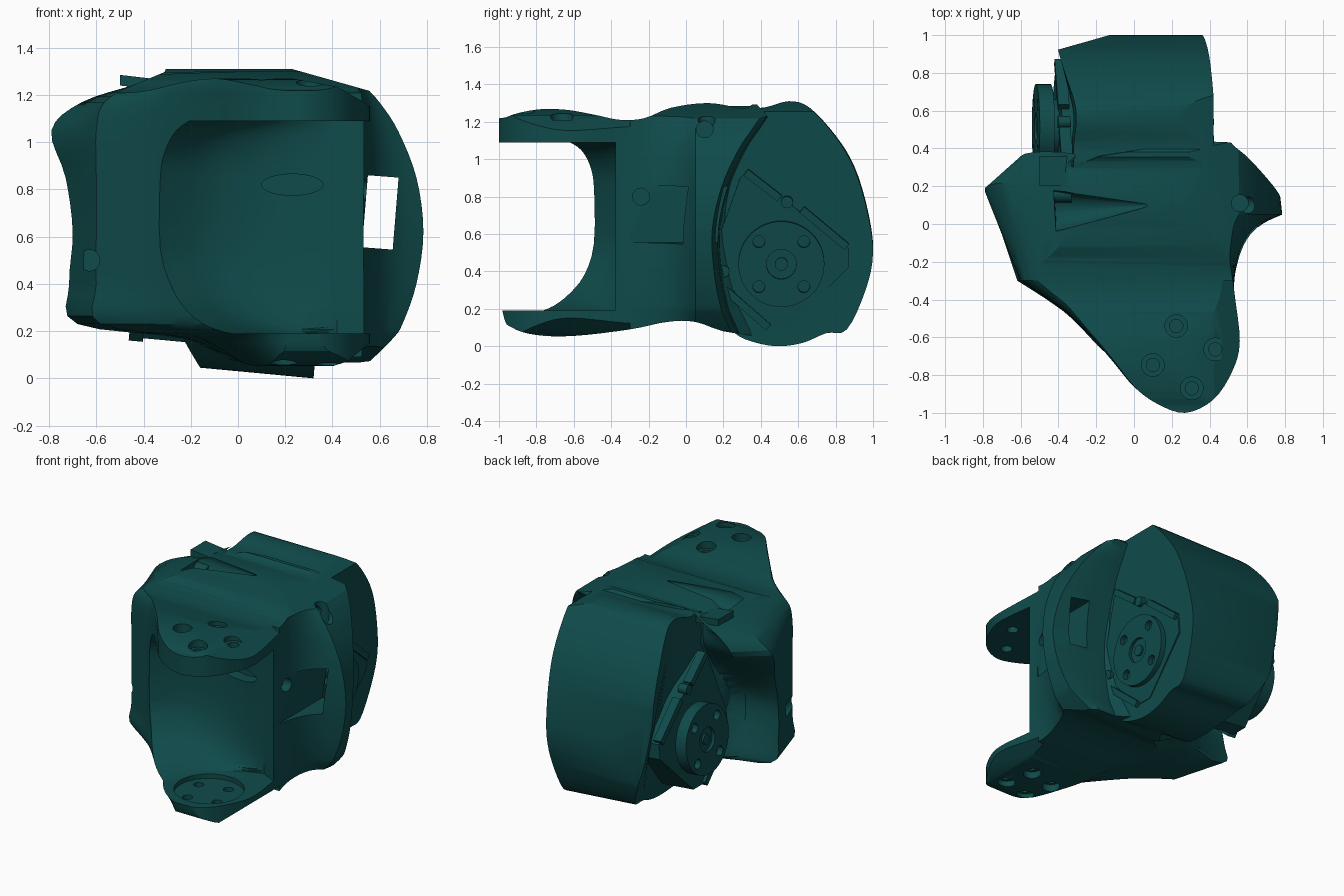
import bpy, bmesh, math
from mathutils import Vector

if "Cube" in bpy.data.objects:
    bpy.data.objects.remove(bpy.data.objects["Cube"])

mat = bpy.data.materials.new("teal")
mat.diffuse_color = (0.005, 0.07, 0.07, 1)
mat.use_nodes = True
mat.node_tree.nodes["Principled BSDF"].inputs["Base Color"].default_value = mat.diffuse_color


def spline(pts, n, closed=True):
    """Catmull-Rom through points of any dimension."""
    out, m = [], len(pts)
    for i in range(m if closed else m - 1):
        idx = [i - 1, i, i + 1, i + 2]
        idx = [j % m if closed else min(max(j, 0), m - 1) for j in idx]
        a, b, c, d = (pts[j] for j in idx)
        for k in range(n):
            t = k / n
            out.append(tuple(0.5 * (2 * q + (r - p) * t + (2 * p - 5 * q + 4 * r - s) * t * t
                                    + (3 * q - p - 3 * r + s) * t ** 3)
                             for p, q, r, s in zip(a, b, c, d)))
    return out if closed else out + [pts[-1]]


def loft(name, rings):
    """Closed solid through rings with equal point counts."""
    bm = bmesh.new()
    vs = [[bm.verts.new(p) for p in r] for r in rings]
    n = len(vs[0])
    for a, b in zip(vs, vs[1:]):
        for i in range(n):
            bm.faces.new((a[i], a[(i + 1) % n], b[(i + 1) % n], b[i]))
    bm.faces.new(vs[0][::-1])
    bm.faces.new(vs[-1])
    bmesh.ops.triangulate(bm, faces=bm.faces[:])
    bmesh.ops.recalc_face_normals(bm, faces=bm.faces[:])
    me = bpy.data.meshes.new(name)
    bm.to_mesh(me)
    bm.free()
    me.materials.append(mat)
    ob = bpy.data.objects.new(name, me)
    bpy.context.collection.objects.link(ob)
    return ob


def rod(name, p0, p1, r0, r1=None, n=32):
    p0, p1 = Vector(p0), Vector(p1)
    q = (p1 - p0).to_track_quat('Z', 'Y')
    ring = lambda p, r: [p + q @ Vector((r * math.cos(2 * math.pi * i / n),
                                         r * math.sin(2 * math.pi * i / n), 0)) for i in range(n)]
    return loft(name, [ring(p0, r0), ring(p1, r0 if r1 is None else r1)])


def slab(name, xz, y0, y1):
    return loft(name, [[(x, y, z) for x, z in xz] for y in (y0, y1)])


def boolean(target, tool, op='DIFFERENCE'):
    m = target.modifiers.new("bool", 'BOOLEAN')
    m.operation, m.object, m.solver = op, tool, 'EXACT'
    bpy.context.view_layer.objects.active = target
    bpy.ops.object.modifier_apply(modifier=m.name)
    bpy.data.objects.remove(tool, do_unlink=True)


# Body: horizontal outlines with flared, sharp-rimmed side fins, lofted upwards
def outline(z, rt, kl, tx, ty, ry, m):
    k = (rt - 0.5) / 0.29
    left = lambda d: -0.25 - d * kl
    h = min(max(ty / 0.2, 0), 1)
    front = [(left(0.35), -0.3), (left(0.17), -0.42), (left(0.05), -0.52), (-0.1, -0.74), (0, -0.86),
             (0.12, -0.95), (0.27, -1), (0.42, -0.93), (0.52, -0.78), (0.56, -0.62), (0.53, -0.35),
             (0.5 + 0.05 * k, -0.2), (0.5 + 0.1 * k, -0.08), (0.5 + 0.18 * k, 0.0), (0.5 + 0.285 * k, 0.05)]
    rear = [(0.5 + 0.275 * k, ry), (0.5 + 0.1 * k, ry + 0.03), (0.39, ry + 0.04), (0.2, 0.42), (-0.2, 0.36),
            (-0.34, 0.1 + 0.2 * h), (0.6 * tx - 0.03 - 0.1 * h, ty + 0.16 * h), (tx, ty),
            (0.5 * (tx + left(0.35)), 0.5 * (ty - 0.3))]
    pts = spline(front, 4, False) + rear
    # pull the left side in to round off the underside
    return [(x + m * max(0, 0.3 - x) / 0.55, y, z) for x, y in pts]


levels = [(0.02, 0.5, 0.1, -0.3, 0.1, 0.26, 0.34), (0.08, 0.57, 0.15, -0.32, 0.1, 0.24, 0.26),
          (0.17, 0.66, 0.3, -0.4, 0.08, 0.2, 0.12), (0.23, 0.7, 0.95, -0.68, 0.05, 0.18, 0),
          (0.4, 0.76, 1, -0.715, 0.02, 0.15, 0), (0.62, 0.79, 1, -0.7, 0, 0.14, 0),
          (0.85, 0.76, 1, -0.73, 0.08, 0.19, 0), (1.05, 0.68, 1, -0.79, 0.19, 0.28, 0),
          (1.17, 0.6, 0.9, -0.66, 0.22, 0.36, 0), (1.25, 0.53, 0.5, -0.42, 0.22, 0.41, 0),
          (1.33, 0.5, 0.1, -0.3, 0.2, 0.42, 0.05)]
body = loft("bracket_body", [outline(*v) for v in spline(levels, 4, False)])

# Side silhouette trims the top and bottom of the body
side = [(-1.02, 1.15), (-0.96, 1.225), (-0.8, 1.265), (-0.65, 1.265), (-0.5, 1.24), (-0.35, 1.21),
        (-0.22, 1.22), (-0.08, 1.275), (0.12, 1.3), (0.3, 1.27), (0.42, 1.25), (0.7, 0.7),
        (0.6, 0.1), (0.26, 0.07), (0.05, 0.13), (-0.1, 0.13), (-0.3, 0.09), (-0.6, 0.055),
        (-0.8, 0.06), (-0.93, 0.1), (-0.98, 0.18), (-1.05, 0.6)]
prof = spline(side, 4)
boolean(body, loft("trim", [[(x, y, z) for y, z in prof] for x in (-1, 1)]), 'INTERSECT')


# Fork opening, its left wall sweeping forward near the floor and ceiling
def cavity(z, s):
    wall = [(-0.34, -0.5, 1), (-0.2, -0.4, 0.9), (-0.05, -0.32, 0.6), (0.2, -0.3, 0.25),
            (0.42, -0.32, 0), (0.54, -0.38, 0)]
    pts = [(-0.6, -1.2), (-0.6 + 0.4 * s, -0.7 - 0.25 * s)]
    pts += [(x + 0.55 * s * w, y - 0.6 * s * w) for x, y, w in wall] + [(0.8, -0.4), (0.8, -1.2)]
    return [(x, y, z) for x, y in pts]


cav = [(0.19, 0.5), (0.22, 0.36), (0.28, 0.22), (0.38, 0.09), (0.55, 0), (0.85, 0), (0.97, 0.04),
       (1.05, 0.12), (1.09, 0.22)]
boolean(body, loft("opening", [cavity(*v) for v in spline(cav, 3, False)]))

# Bevelled right edges of the fork arms
boolean(body, slab("bevel", ((0.33, 0.03), (0.46, 0.07), (0.62, 0.2), (0.8, 0.2), (0.8, -0.1), (0.33, -0.1)), -1.2, -0.3))
boolean(body, slab("bevel", ((0.2, 1.275), (0.42, 1.235), (0.6, 1.13), (0.8, 1.13), (0.8, 1.5), (0.2, 1.5)), -1.2, -0.3))

# Rear drum housing
drum_prof = spline([(0.3, 1.27), (0.42, 1.275), (0.55, 1.31), (0.66, 1.275), (0.8, 1.12),
                    (0.9, 0.95), (0.97, 0.72), (1, 0.5), (0.96, 0.3), (0.86, 0.09), (0.75, 0.07),
                    (0.63, 0.02), (0.5, 0), (0.37, 0.02), (0.26, 0.07), (0.14, 0.2), (0.05, 0.5),
                    (0.04, 0.8), (0.08, 1.05), (0.16, 1.21)], 4)
lx = lambda z: 0.383 * z * z - 0.613 * z - 0.16
small = [(0.52 + 0.8 * (y - 0.52), 0.65 + 0.8 * (z - 0.65)) for y, z in drum_prof]
drum = loft("drum_housing", [
    [(lx(z) + 0.03, y, z) for y, z in small],
    [(lx(z), y, z + 0.045 * (1 - z / 1.31)) for y, z in drum_prof],
    [(0.32 + 0.08 * z, y, z) for y, z in drum_prof]])
boolean(drum, loft("corner", [[(x, y, z) for x, y in ((-0.5, 0.895), (-0.13, 1.0), (-0.13, 1.2), (-0.5, 1.2))]
                              for z in (-0.1, 1.5)]))
boolean(body, drum, 'UNION')

# Sloped shoulder at top right
boolean(body, slab("slope", ((0.2, 1.318), (0.6, 1.205), (0.9, 1.205), (0.9, 1.5), (0.2, 1.5)), -0.3, 1.1))

# Window and wall slot
boolean(body, slab("window", ((0.525, 0.555), (0.655, 0.545), (0.68, 0.85), (0.55, 0.86)), -0.3, 0.5))
slot = [(0.23 + 0.13 * math.cos(a * math.pi / 16), 0.82 + 0.045 * math.sin(a * math.pi / 16)) for a in range(32)]
boolean(body, slab("slot", slot, -0.5, -0.22))

# Countersunk screw holes in both fork arms
boolean(body, rod("pocket", (0.27, -0.7, 0.16), (0.27, -0.7, 0.5), 0.22))
for k in range(4):
    a = math.radians(14 + 90 * k)
    x, y = 0.265 + 0.17 * math.cos(a), -0.705 + 0.17 * math.sin(a)
    boolean(body, rod("hole", (x, y, 0.9), (x, y, 1.4), 0.035))
    boolean(body, rod("sink", (x, y, 1.21), (x, y, 1.4), 0.06))
    a += math.pi / 4
    x, y = 0.265 + 0.14 * math.cos(a), -0.705 + 0.14 * math.sin(a)
    boolean(body, rod("hole", (x, y, -0.1), (x, y, 0.3), 0.032))
    boolean(body, rod("sink", (x, y, -0.1), (x, y, 0.1), 0.055))

# Fin screw holes and cable notch
for a, b, r in (((0.5, 0.1, 1.16), (0.9, 0.1, 1.16), 0.045), ((0.48, -0.24, 0.8), (0.9, -0.24, 0.8), 0.045),
                ((0.56, 0.11, 1.08), (0.56, 0.11, 1.4), 0.045), ((-0.63, -0.5, 0.5), (-0.63, -0.15, 0.5), 0.045)):
    boolean(body, rod("hole", a, b, r))
boolean(body, rod("notch", (-0.42, 0.07, 1.27), (0.1, 0.1, 1.29), 0.11, 0.005))


# Actuator, on an axis tilted slightly towards the right
def tilt(x, y, z):
    return (x + 0.093 * (z - 0.44), y, z - 0.093 * (x - 0.38))


case = [(0.14, 0.42), (0.44, 0.1), (0.55, 0.1), (0.87, 0.42), (0.87, 0.52), (0.5, 0.8),
        (0.33, 0.94), (0.29, 0.9), (0.14, 0.48)]
loft("actuator_case", [[tilt(x, y, z) for y, z in case] for x in (-0.41, 0.365)])
cx, cz = 0.51, 0.44
for s, x0, x1 in (("left", -0.44, -0.52), ("right", 0.34, 0.40)):
    horn = rod(s + "_horn", tilt(x0, cx, cz), tilt(x1, cx, cz), 0.23, n=48)
    d = 0.04 if x1 > x0 else -0.04
    for k in range(4):
        a = math.pi / 4 + k * math.pi / 2
        y, z = cx + 0.17 * math.cos(a), cz + 0.17 * math.sin(a)
        boolean(horn, rod("hole", tilt(x1 - d, y, z), tilt(x1 + d, y, z), 0.032, n=20))
    boolean(horn, rod("hub_groove", tilt(x1 - d / 2, cx, cz), tilt(x1 + d, cx, cz), 0.08))
    rod(s + "_hub_screw", tilt(x1 - d, cx, cz), tilt(x1 - d / 8, cx, cz), 0.035, n=20)
    rod(s + "_horn_neck", tilt(x0 - d * 1.5, cx, cz), tilt(x0 + d / 2, cx, cz), 0.15)
    # Mounting screws and rails around the case
    f = -0.41 if s == "left" else 0.365
    for y, z in ((0.54, 0.77), (0.2, 0.4)):
        rod(s + "_case_screw", tilt(f - d, y, z), tilt(f + d * 0.6, y, z), 0.032, n=20)
    for (ya, za), (yb, zb) in (((0.2, 0.31), (0.44, 0.1)), ((0.32, 0.93), (0.5, 0.79)), ((0.62, 0.73), (0.86, 0.53))):
        u = Vector((za - zb, yb - ya)).normalized() * 0.02
        quad = [(ya - u.x, za - u.y), (yb - u.x, zb - u.y), (yb + u.x, zb + u.y), (ya + u.x, za + u.y)]
        loft(s + "_case_rail", [[tilt(x, y, z) for y, z in quad] for x in (f - d, f + d * 0.5)])

# Cable clip beside the notch
rod("cable_clip", (-0.47, 0.16, 1.19), (-0.33, 0.16, 1.19), 0.045, n=20)
slab("clip_bar", ((-0.5, 1.24), (-0.33, 1.22), (-0.33, 1.265), (-0.5, 1.285)), 0.2, 0.36)

# Smooth shading with crisp edges
bpy.ops.object.select_all(action='DESELECT')
for ob in bpy.context.collection.objects:
    ob.select_set(True)
bpy.context.view_layer.objects.active = body
bpy.ops.object.shade_smooth_by_angle(angle=math.radians(30))
